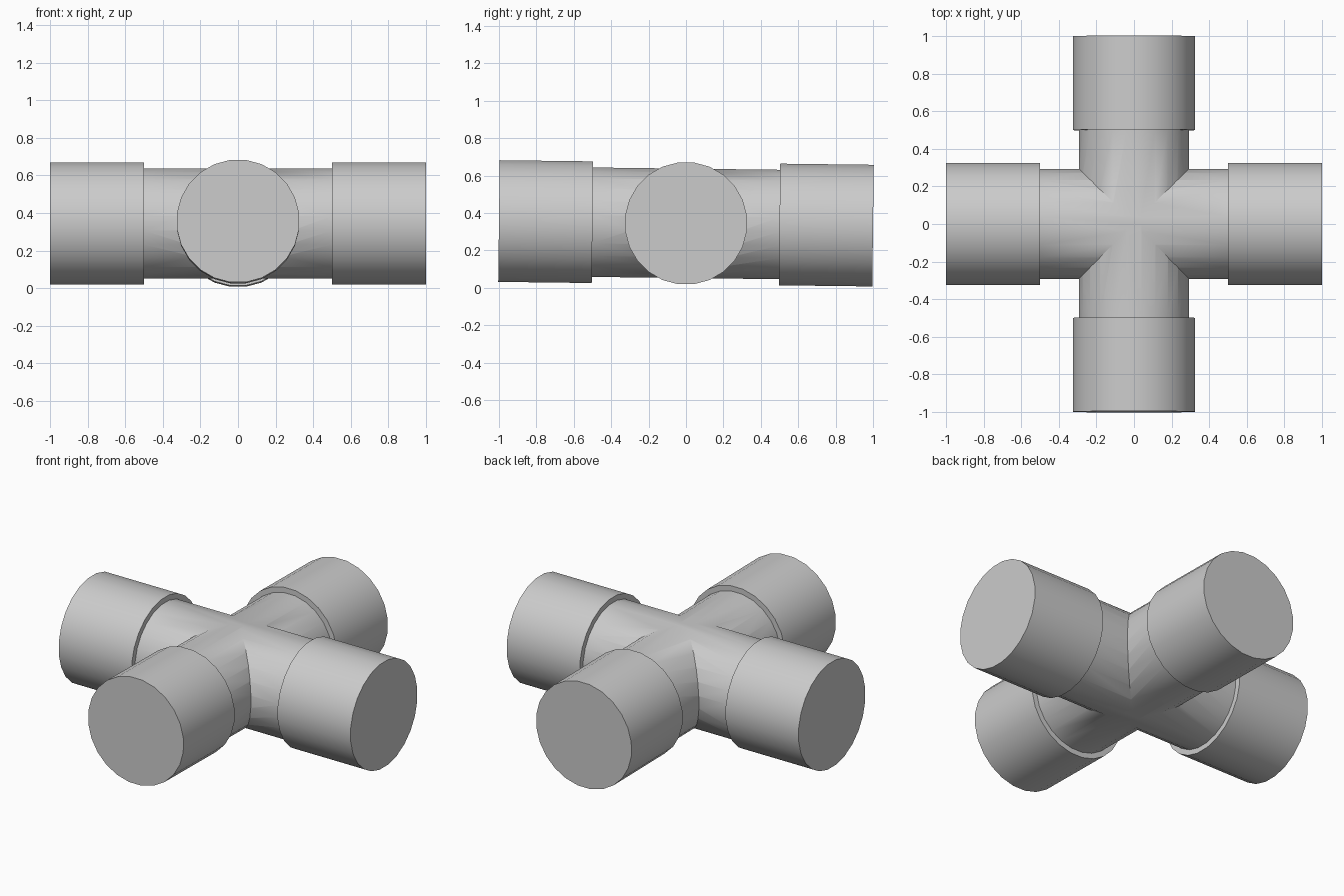
import bpy
import bmesh
from math import pi, radians
from mathutils import Matrix, Vector

SIDES = 24
CENTRE_Z = 0.345
TILT = radians(-0.7)

cube = bpy.data.objects.get("Cube")
if cube:
    bpy.data.objects.remove(cube, do_unlink=True)

# Plain grey for the whole fitting
grey = bpy.data.materials.new("plain grey")
grey.use_nodes = True
colour = (0.6, 0.6, 0.6, 1)
grey.diffuse_color = colour
grey.node_tree.nodes["Principled BSDF"].inputs["Base Color"].default_value = colour


def make_pipe(name, turn):
    """A closed pipe with a wider socket at each end, lathed about its axis."""
    profile = [(-1, 0.328), (-0.5, 0.328), (-0.5, 0.295),
               (0.5, 0.295), (0.5, 0.328), (1, 0.328)]
    bm = bmesh.new()
    rings = []
    for along, radius in profile:
        ring = bmesh.ops.create_circle(
            bm, segments=SIDES, radius=radius,
            matrix=Matrix.Translation((0, 0, along)) @ Matrix.Rotation(pi / SIDES, 4, "Z"))
        rings.append(ring["verts"])
    for low, high in zip(rings, rings[1:]):
        for i in range(SIDES):
            j = (i + 1) % SIDES
            bm.faces.new((low[i], low[j], high[j], high[i]))
    bm.faces.new(rings[0])
    bm.faces.new(rings[-1])
    bmesh.ops.recalc_face_normals(bm, faces=bm.faces)
    bmesh.ops.transform(bm, matrix=turn, verts=bm.verts)
    mesh = bpy.data.meshes.new(name)
    bm.to_mesh(mesh)
    bm.free()
    mesh.materials.append(grey)
    obj = bpy.data.objects.new(name, mesh)
    bpy.context.collection.objects.link(obj)
    obj.location.z = CENTRE_Z
    return obj


# Side-to-side pipe, and the front-to-back pipe that dips slightly at the back
cross = make_pipe("cross_fitting", Matrix.Rotation(pi / 2, 4, "Y"))
branch = make_pipe("front_back_pipe", Matrix.Rotation(TILT + pi / 2, 4, "X"))

# Join the two into one solid, leaving a clean mitred seam
bpy.context.view_layer.update()
union = cross.modifiers.new("join", "BOOLEAN")
union.operation = "UNION"
union.solver = "EXACT"
union.object = branch
bpy.ops.object.select_all(action="DESELECT")
cross.select_set(True)
bpy.context.view_layer.objects.active = cross
bpy.ops.object.modifier_apply(modifier=union.name)
bpy.data.objects.remove(branch, do_unlink=True)

bpy.ops.object.shade_smooth_by_angle(angle=radians(35))
